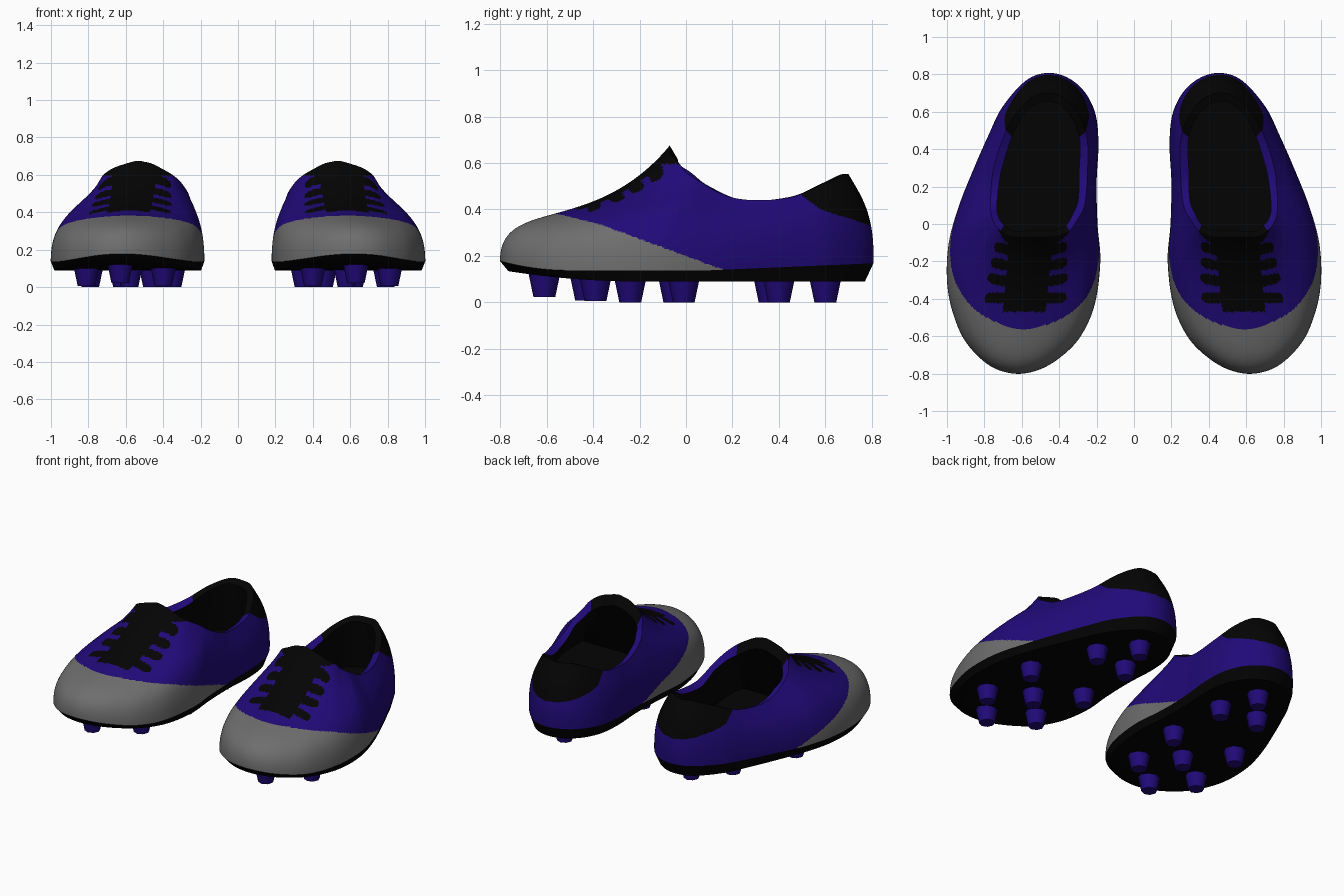
import bpy, bmesh, math
from mathutils import Vector

if "Cube" in bpy.data.objects:
    bpy.data.objects.remove(bpy.data.objects["Cube"])


def material(name, rgb):
    m = bpy.data.materials.new(name)
    m.diffuse_color = (*rgb, 1)
    m.use_nodes = True
    m.node_tree.nodes["Principled BSDF"].inputs["Base Color"].default_value = m.diffuse_color
    return m


PURPLE = material("deep purple", (0.0145, 0.003, 0.19))
GREY = material("toe grey", (0.155, 0.155, 0.155))
BLACK = material("soft black", (0.0012, 0.0012, 0.0012))
SOLE = material("sole black", (0.0008, 0.0008, 0.0008))

# Columns round one shoe, from toe past the outer side to the heel and back:
# widest outline x, y, then rim of the foot opening x, y, z
COLUMNS = [
    (.64, -.80, .54, -.07, .675), (.775, -.755, .60, -.07, .66),
    (.90, -.63, .67, -.065, .635), (.97, -.47, .72, -.03, .60),
    (1.0, -.30, .745, .00, .56), (.99, -.10, .765, .06, .52),
    (.935, .10, .765, .17, .46), (.855, .30, .75, .30, .44),
    (.78, .47, .70, .46, .455), (.70, .63, .63, .59, .51),
    (.565, .775, .54, .68, .55), (.425, .805, .45, .70, .55),
    (.295, .74, .365, .665, .55), (.213, .61, .295, .58, .51),
    (.19, .44, .25, .45, .455), (.20, .22, .25, .25, .44),
    (.195, .00, .265, .10, .50), (.18, -.20, .305, .02, .56),
    (.21, -.43, .35, -.04, .60), (.285, -.60, .41, -.065, .635),
    (.39, -.71, .46, -.07, .66), (.51, -.78, .50, -.07, .67),
]
SUB, ROWS = 18, 95


def clamp(v):
    return max(0.0, min(1.0, v))


def spline(points, sub):
    """Closed Catmull-Rom curve through points of any dimension."""
    out, n = [], len(points)
    for i in range(n):
        a, b, c, d = (points[(i + k) % n] for k in (-1, 0, 1, 2))
        for s in range(sub):
            t = s / sub
            out.append([0.5 * (2*q + (r-p)*t + (2*p-5*q+4*r-w)*t*t + (3*q-p-3*r+w)*t**3)
                        for p, q, r, w in zip(a, b, c, d)])
    return out


def sole_bottom(y):
    return 0.09 + 0.05 * clamp((-0.2 - y) / 0.6) ** 2


def sole_top(y):
    return 0.138 + 0.04 * clamp((-0.5 - y) / 0.3) ** 2 + 0.03 * clamp((y - 0.1) / 0.7)


def finish(name, bm, mats, angle=50):
    """Turn the bmesh into an object, mirrored to make the other shoe."""
    me = bpy.data.meshes.new(name)
    bm.to_mesh(me)
    bm.free()
    ob = bpy.data.objects.new(name, me)
    bpy.context.collection.objects.link(ob)
    for m in mats:
        me.materials.append(m)
    bpy.ops.object.select_all(action='DESELECT')
    ob.select_set(True)
    bpy.context.view_layer.objects.active = ob
    bpy.ops.object.shade_smooth_by_angle(angle=math.radians(angle))
    mod = ob.modifiers.new("other_shoe", 'MIRROR')
    mod.use_mirror_merge = False
    return ob


def loft(name, rings, mats, rule=None, cap_first=False, cap_last=False):
    """Skin a list of closed rings; rule(centre, row) picks the material."""
    bm = bmesh.new()
    vs = [[bm.verts.new(p) for p in ring] for ring in rings]
    n = len(rings[0])
    for j in range(len(rings) - 1):
        for i in range(n):
            k = (i + 1) % n
            f = bm.faces.new((vs[j][i], vs[j][k], vs[j+1][k], vs[j+1][i]))
            if rule:
                f.material_index = rule(f.calc_center_median(), j)
    if cap_first:
        bm.faces.new(vs[0][::-1])
    if cap_last:
        f = bm.faces.new(vs[-1])
        f.material_index = len(mats) - 1
    return finish(name, bm, mats)


cols = spline(COLUMNS, SUB)
wide = [Vector((c[0], c[1], sole_top(c[1]))) for c in cols]
rim = [Vector(c[2:5]) for c in cols]


# Upper: a Bezier profile from the sole edge to the rim in every column
def profile(w, r, t):
    h = r.z - w.z
    k = 0.2 + 0.55 * clamp((w.y + 0.8) / 0.7)
    back = clamp((w.y - 0.2) / 0.4)
    p1 = Vector((0.45 + (w.x - 0.45) * (1 + .01 * back), w.y * (1 + .01 * back), w.z + 0.57 * h))
    p2 = r.lerp(w, 0.45)
    p2.z = w.z + (k + 0.03 * back) * h
    u = 1 - t
    return w * u**3 + p1 * (3*u*u*t) + p2 * (3*u*t*t) + r * t**3


def upper_colour(p, row):
    x, y, z = p
    # heel patch
    if y > 0.5 and z > max(0.46 - 0.75 * (y - 0.5), 0.40 - 0.32 * (y - 0.58)):
        return 2
    # tongue and four lace bars
    d = abs(x - (0.54 - 0.1 * y))
    if y < 0.02 and z > 0.595:
        return 2
    if -0.47 < y < 0.02 and z > 0.36:
        if d < (0.14 if y > -0.1 else 0.115):
            return 2
        for i, half in enumerate((0.195, 0.205, 0.215, 0.22)):
            yb = -0.14 - 0.085 * i + 0.2 * max(0, d - 0.1)
            if i == 3:
                yb = -0.395
            if math.hypot(max(0, d - half + 0.028), y - yb) < 0.028:
                return 2
    # toe cap sweeping back along the sides
    edge = 0.27 - 0.37 * (y + 0.19) if y > -0.36 else 0.333 - 0.25 * (y + 0.36)
    return 1 if z < edge and y < 0.16 else 0


loft("upper", [[profile(w, r, j / ROWS) for w, r in zip(wide, rim)] for j in range(ROWS + 1)],
     [PURPLE, GREY, BLACK], upper_colour)

# Lining: collar band, inner wall and insole
centre = Vector((0.5, 0.3, 0))


def collar(r):
    d = centre - r
    d.z = 0
    front = clamp((0.1 - r.y) / 0.15)
    return r + d.normalized() * (0.045 - 0.01 * front) - Vector((0, 0, 0.02 + 0.04 * front))


def insole(w):
    p = w.lerp(centre, 0.15)
    return Vector((p.x, max(p.y, -0.25), 0.2))


inner = [collar(r) for r in rim]
floor = [insole(w) for w in wide]
loft("lining", [rim] + [[a.lerp(b, j / 4) for a, b in zip(inner, floor)] for j in range(5)],
     [PURPLE, BLACK], lambda p, row: 0 if row == 0 and -0.02 < p.y < 0.48 else 1, cap_last=True)


# Sole: bottom rings growing outward, then the side wall
def sole_ring(s):
    ring = []
    for w in wide:
        x, y = 0.57 + (w.x - 0.57) * s, w.y * s
        ring.append(Vector((x, y, sole_bottom(y))))
    return ring


loft("sole", [sole_ring(s) for s in (0.1, 0.3, 0.5, 0.7, 0.85, 0.955)] + [wide],
     [SOLE], cap_first=True)

# Studs: tapered eight-sided pegs
STUDS = [(.63, -.61), (.81, -.39), (.40, -.43), (.58, -.24), (.79, -.01),
         (.35, -.05), (.62, .40), (.37, .36), (.46, .60)]
bm = bmesh.new()
for x, y in STUDS:
    z = sole_bottom(y)
    made = bmesh.ops.create_cone(bm, cap_ends=True, segments=8, radius1=0.047,
                                 radius2=0.068, depth=0.1)
    bmesh.ops.translate(bm, verts=made["verts"], vec=(x, y, z - 0.04))
finish("studs", bm, [PURPLE], 50)
